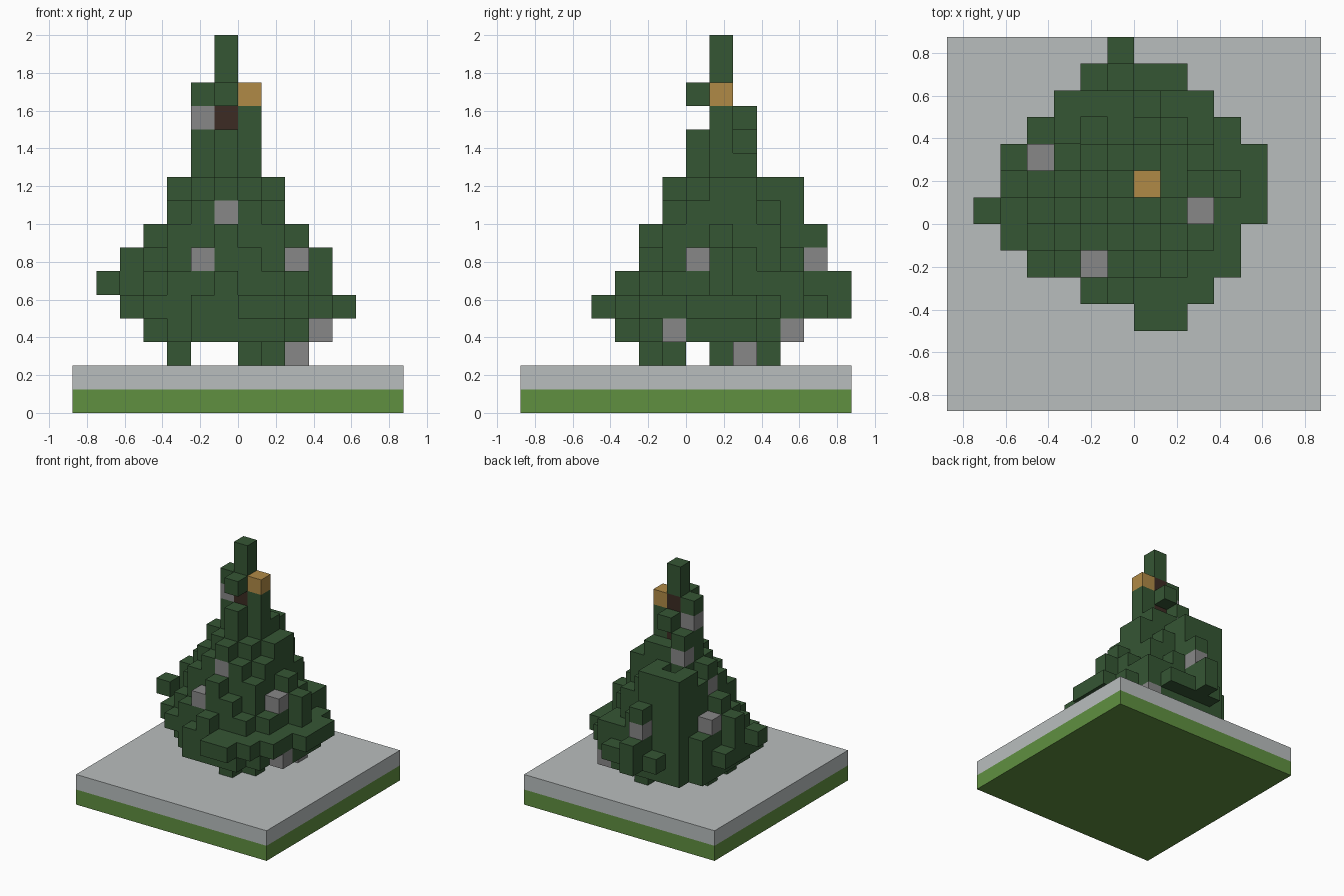
import bpy
import bmesh
from mathutils import Vector

if "Cube" in bpy.data.objects:
    bpy.data.objects.remove(bpy.data.objects["Cube"], do_unlink=True)

S = 0.125          # block size
CX, CY = -1, 1     # block column of the trunk


def material(name, rgb):
    linear = [(c / 255 / 12.92) if c < 11 else ((c / 255 + 0.055) / 1.055) ** 2.4 for c in rgb]
    mat = bpy.data.materials.new(name)
    mat.use_nodes = True
    mat.diffuse_color = (*linear, 1)
    bsdf = next(n for n in mat.node_tree.nodes if n.type == 'BSDF_PRINCIPLED')
    bsdf.inputs["Base Color"].default_value = (*linear, 1)
    bsdf.inputs["Roughness"].default_value = 1
    return mat


leaf = material("leaf green", (53, 86, 52))
silver = material("bauble grey", (135, 135, 135))
gold = material("amber", (176, 138, 70))
bark = material("dark bark", (60, 43, 35))
snow = material("pale stone", (185, 190, 190))
grass = material("grass green", (96, 144, 64))


def slab(name, z0, z1, mat):
    bm = bmesh.new()
    bmesh.ops.create_cube(bm, size=1)
    half = 7 * S
    for v in bm.verts:
        v.co = (v.co.x * 2 * half, v.co.y * 2 * half, z1 if v.co.z > 0 else z0)
    finish(name, bm, mat)


def finish(name, bm, mat):
    mesh = bpy.data.meshes.new(name)
    bm.to_mesh(mesh)
    bm.free()
    mesh.materials.append(mat)
    bpy.context.collection.objects.link(bpy.data.objects.new(name, mesh))


def blocks(name, cells, mat, occupied):
    """Joined blocks showing only the sides that face open space."""
    bm = bmesh.new()
    for cell in sorted(cells):
        centre = Vector(cell) + Vector((0.5, 0.5, 0.5))
        for axis in range(3):
            for sign in (-1, 1):
                n = Vector((0, 0, 0))
                n[axis] = sign
                if tuple(int(a + b) for a, b in zip(cell, n)) in occupied:
                    continue
                u = Vector((n.y, n.z, n.x))
                w = n.cross(u)
                corners = [(-u - w), (u - w), (u + w), (-u + w)]
                bm.faces.new([bm.verts.new((centre + (n + c) / 2) * S) for c in corners])
    bmesh.ops.remove_doubles(bm, verts=bm.verts, dist=0.001)
    bmesh.ops.dissolve_limit(bm, angle_limit=0.01, verts=bm.verts, edges=bm.edges)
    finish(name, bm, mat)


# Foliage layers: level -> (disc offset x, y, squared radius, extra twigs, gaps)
layers = {
    2: (0, 0, -1, [(1, -3), (2, -2), (1, 2), (2, 0), (-2, 0), (-2, -2)], []),
    3: (0.4, -0.2, 17.7, [], []),
    4: (0.4, -0.4, 22, [(5, 1), (2, -5), (0, 5)], [(-2, -4), (0, -5)]),
    5: (0, 0, 16.5, [(-5, -1), (0, 5), (3, 3)], []),
    6: (0, 0, 10, [(4, 0), (-4, 0), (0, 4), (-2, 3)], []),
    7: (0, 0, 9, [(0, 4), (-1, 3), (-2, 3)], []),
    8: (0, 0, 5, [(0, 3), (-1, 3), (-2, 3), (-2, 2)], []),
    9: (0, 0, 4, [(0, 3), (-1, 3), (-2, 3), (-2, 2), (2, 1)], []),
    10: (0, 0, 1, [(1, 1), (-1, 1)], []),
    11: (0, 0, 1, [(-1, 1)], [(0, 1)]),
    12: (0, 0, 1, [], [(0, -1)]),
    13: (0, 0, 1, [], [(0, 1)]),
    14: (0, 0, 0, [], []),
    15: (0, 0, 0, [], []),
}
tree = set()
for k, (ox, oy, r2, extra, gaps) in layers.items():
    span = range(-6, 7)
    disc = {(x, y) for x in span for y in span if (x - ox) ** 2 + (y - oy) ** 2 <= r2}
    tree |= {(x + CX, y + CY, k) for x, y in (disc | set(extra)) - set(gaps)}

# Hanging baubles, a lantern block and the trunk inside
baubles = {(2, 2, 2), (3, -1, 3), (2, 4, 3), (-2, -2, 6), (2, 0, 6), (-4, 2, 6),
           (-1, 5, 6), (-1, -1, 8), (-3, 1, 8), (-2, 2, 10), (-2, 1, 12)}
lantern = {(0, 1, 13)}
trunk = {(CX, CY, k) for k in range(3, 14)}
occupied = tree | baubles | lantern | trunk

slab("grass_base", 0, S, grass)
slab("stone_slab", S, 2 * S, snow)
blocks("foliage", tree - baubles - lantern - trunk, leaf, occupied)
blocks("baubles", baubles, silver, occupied)
blocks("lantern", lantern, gold, occupied)
blocks("trunk", trunk, bark, occupied)
